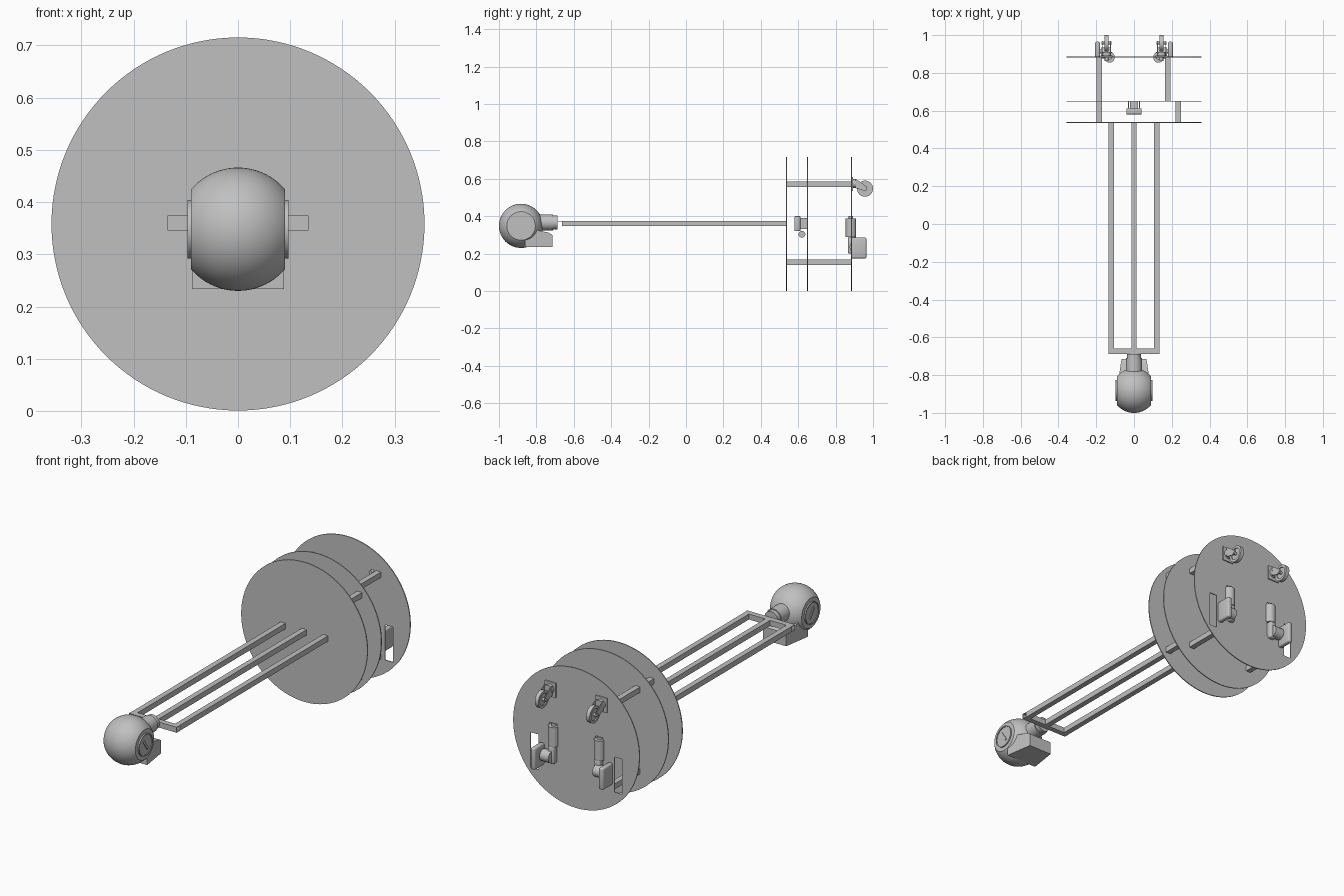
import bpy, bmesh, math
from mathutils import Matrix, Vector

cube = bpy.data.objects.get("Cube")
if cube:
    bpy.data.objects.remove(cube, do_unlink=True)

grey = bpy.data.materials.new("plain grey")
grey.use_nodes = True
GREY = (0.53, 0.53, 0.53, 1)
grey.diffuse_color = GREY
grey.node_tree.nodes["Principled BSDF"].inputs["Base Color"].default_value = GREY

AXIS = {"X": Matrix.Rotation(math.pi / 2, 4, "Y"),
        "Y": Matrix.Rotation(math.pi / 2, 4, "X"),
        "Z": Matrix.Identity(4)}
CZ = 0.358  # height of the main axis


def finish(name, bm, smooth=False):
    bmesh.ops.recalc_face_normals(bm, faces=bm.faces)
    mesh = bpy.data.meshes.new(name)
    bm.to_mesh(mesh)
    bm.free()
    mesh.materials.append(grey)
    ob = bpy.data.objects.new(name, mesh)
    bpy.context.collection.objects.link(ob)
    if smooth:
        activate(ob)
        bpy.ops.object.shade_smooth_by_angle(angle=math.radians(35))
    return ob


def activate(ob):
    bpy.ops.object.select_all(action="DESELECT")
    ob.select_set(True)
    bpy.context.view_layer.objects.active = ob


def box(name, x, y, z, bevel=0, tilt=0):
    """Box from (min, max) ranges, tilted about X."""
    bm = bmesh.new()
    size = [r[1] - r[0] for r in (x, y, z)]
    mid = Vector([(r[0] + r[1]) / 2 for r in (x, y, z)])
    m = Matrix.Translation(mid) @ Matrix.Rotation(tilt, 4, "X") @ Matrix.Diagonal((*size, 1))
    bmesh.ops.create_cube(bm, size=1, matrix=m)
    if bevel:
        bmesh.ops.bevel(bm, geom=bm.edges[:], offset=bevel, segments=3,
                        profile=0.5, affect="EDGES")
    return finish(name, bm, bevel > 0)


def cyl(name, center, r, depth, axis="Y", sides=40):
    bm = bmesh.new()
    bmesh.ops.create_cone(bm, cap_ends=True, segments=sides, radius1=r, radius2=r, depth=depth,
                          matrix=Matrix.Translation(center) @ AXIS[axis])
    return finish(name, bm, True)


def ring(name, center, outer, inner, depth, axis, sides=40, turn=0):
    """Open tube; four sides give square section tubing."""
    bm = bmesh.new()
    loops = []
    for r, h in ((outer, -depth / 2), (outer, depth / 2), (inner, depth / 2), (inner, -depth / 2)):
        loops.append([bm.verts.new((r * math.cos(a), r * math.sin(a), h))
                      for a in (turn + math.tau * i / sides for i in range(sides))])
    for k in range(4):
        a, b = loops[k], loops[(k + 1) % 4]
        for i in range(sides):
            j = (i + 1) % sides
            bm.faces.new((a[i], a[j], b[j], b[i]))
    bm.transform(Matrix.Translation(center) @ AXIS[axis])
    return finish(name, bm, sides > 8)


def tube(name, center, length, axis):
    r = 0.014 * math.sqrt(2)
    return ring(name, center, r, r * 0.86, length, axis, 4, math.pi / 4)


def extrude_yz(name, profile, half, half_back):
    """Side profile widened across X, narrowing towards the back."""
    bm = bmesh.new()
    y0, y1 = min(p[0] for p in profile), max(p[0] for p in profile)
    sides = []
    for s in (-1, 1):
        sides.append([bm.verts.new((s * (half + (half_back - half) * (y - y0) / (y1 - y0)), y, z))
                      for y, z in profile])
    bm.faces.new(sides[0])
    bm.faces.new(sides[1])
    for i in range(len(profile)):
        j = (i + 1) % len(profile)
        bm.faces.new((sides[0][i], sides[0][j], sides[1][j], sides[1][i]))
    return finish(name, bm)


def cut(target, cutter):
    mod = target.modifiers.new("cut", "BOOLEAN")
    mod.operation, mod.object, mod.solver = "DIFFERENCE", cutter, "EXACT"
    activate(target)
    bpy.ops.object.modifier_apply(modifier=mod.name)
    bpy.data.objects.remove(cutter, do_unlink=True)


# Three round plates, the rear one slotted for wheels and motors
for name, y in (("front_plate", 0.538), ("middle_plate", 0.65), ("rear_plate", 0.884)):
    plate = cyl(name, (0, y, CZ), 0.357, 0.005, "Y", 128)
for s in (-1, 1):
    for x, z in ((0.237, (0.14, 0.32)), (0.13, (0.21, 0.4))):
        w = 0.022
        cut(plate, box("slot", (s * x - w, s * x + w), (0.8, 0.95), z))

# Long arm frame of square tubing
for x in (-0.12, 0, 0.12):
    tube("arm_rail", (x, -0.06, CZ + 0.002), 1.2, "Y")
tube("arm_crossbar", (0, -0.674, CZ + 0.002), 0.27, "X")

# Spacer posts between plates
for z in (0.57, 0.153):
    for x in (-0.184, 0.235):
        tube("front_spacer", (x, 0.594, z), 0.11, "Y")
    for x in (-0.184, 0.178):
        tube("rear_spacer", (x, 0.767, z), 0.23, "Y")

# Head: ball with flattened sides
HY, HZ = -0.882, 0.348
bm = bmesh.new()
bmesh.ops.create_uvsphere(bm, u_segments=64, v_segments=40, radius=0.118,
                          matrix=Matrix.Translation((0, HY, HZ)) @ AXIS["X"])
for s in (-1, 1):
    res = bmesh.ops.bisect_plane(bm, geom=bm.verts[:] + bm.edges[:] + bm.faces[:],
                                 plane_co=(s * 0.09, 0, 0), plane_no=(s, 0, 0), clear_outer=True)
    rim = [e for e in res["geom_cut"] if isinstance(e, bmesh.types.BMEdge)]
    bmesh.ops.edgeloop_fill(bm, edges=rim)
finish("head_ball", bm, True)

# Jaw block, neck and collar
extrude_yz("head_jaw", [(-0.86, 0.234), (-0.715, 0.234), (-0.715, 0.3), (-0.735, 0.312),
                        (-0.78, 0.322), (-0.86, 0.34)], 0.088, 0.066)
cyl("neck", (0, -0.755, 0.366), 0.043, 0.09)
cyl("neck_collar", (0, -0.705, 0.366), 0.038, 0.035)

# Side caps with a raised rim and slanted bar
for s in (-1, 1):
    cyl("head_side_cap", (s * 0.09, HY, HZ), 0.052, 0.006, "X", 48)
    ring("head_cap_rim", (s * 0.092, HY, HZ), 0.056, 0.051, 0.01, "X", 48)
    x = s * 0.094
    box("head_cap_bar", (x - 0.003, x + 0.003), (HY - 0.006, HY + 0.006),
        (HZ - 0.03, HZ + 0.03), tilt=math.radians(35))

# Sensor unit on the middle plate
box("sensor_body", (-0.04, 0.04), (0.58, 0.612), (0.32, 0.4), 0.004)
box("sensor_mount", (-0.022, 0.022), (0.61, 0.648), (0.335, 0.385))
for s in (-1, 1):
    box("sensor_bracket", (s * 0.03 - 0.003, s * 0.03 + 0.003), (0.6, 0.648), (0.33, 0.39))
cyl("sensor_roller", (0, 0.62, 0.303), 0.018, 0.04, "X", 24)

# Rear casters, motors and drive wheels, on both sides
for s in (-1, 1):
    cx, cy, cz = s * 0.145, 0.957, 0.547
    box("caster_plate", (cx - 0.032, cx + 0.032), (0.886, 0.892), (0.535, 0.61))
    cyl("caster_swivel", (cx, 0.9, 0.575), 0.024, 0.02, "Y", 28)
    cyl("caster_bolt", (cx, 0.875, 0.575), 0.01, 0.024, "Y", 16)
    box("caster_bridge", (cx - 0.022, cx + 0.022), (0.905, 0.911), (0.55, 0.598))
    ring("caster_tyre", (cx, cy, cz), 0.043, 0.03, 0.02, "X", 40)
    cyl("caster_disc", (cx, cy, cz), 0.031, 0.01, "X", 32)
    cyl("caster_axle", (cx, cy, cz), 0.008, 0.052, "X", 16)
    for t in (-1, 1):
        fx = cx + t * 0.02
        extrude_yz("caster_fork", [(0.907, 0.55), (0.907, 0.598), (0.93, 0.585),
                                   (0.968, 0.556), (0.965, 0.538), (0.945, 0.538)],
                   0.002, 0.002).location.x = fx
    mx = s * 0.13
    cyl("motor_can", (mx, 0.882, 0.338), 0.028, 0.1, "Z", 32)
    cyl("motor_tip", (mx, 0.882, 0.394), 0.012, 0.014, "Z", 20)
    box("motor_gearbox", (mx - 0.018, mx + 0.018), (0.866, 0.91), (0.2, 0.29), 0.008)
    cyl("gear_hub", (s * 0.15, 0.905, 0.235), 0.03, 0.05, "X", 28)
    cyl("drive_shaft", (s * 0.17, 0.915, 0.23), 0.012, 0.05, "X", 20)
    wx = s * 0.193
    box("drive_wheel_block", (wx - 0.013, wx + 0.013), (0.882, 0.965), (0.174, 0.286), 0.009)
